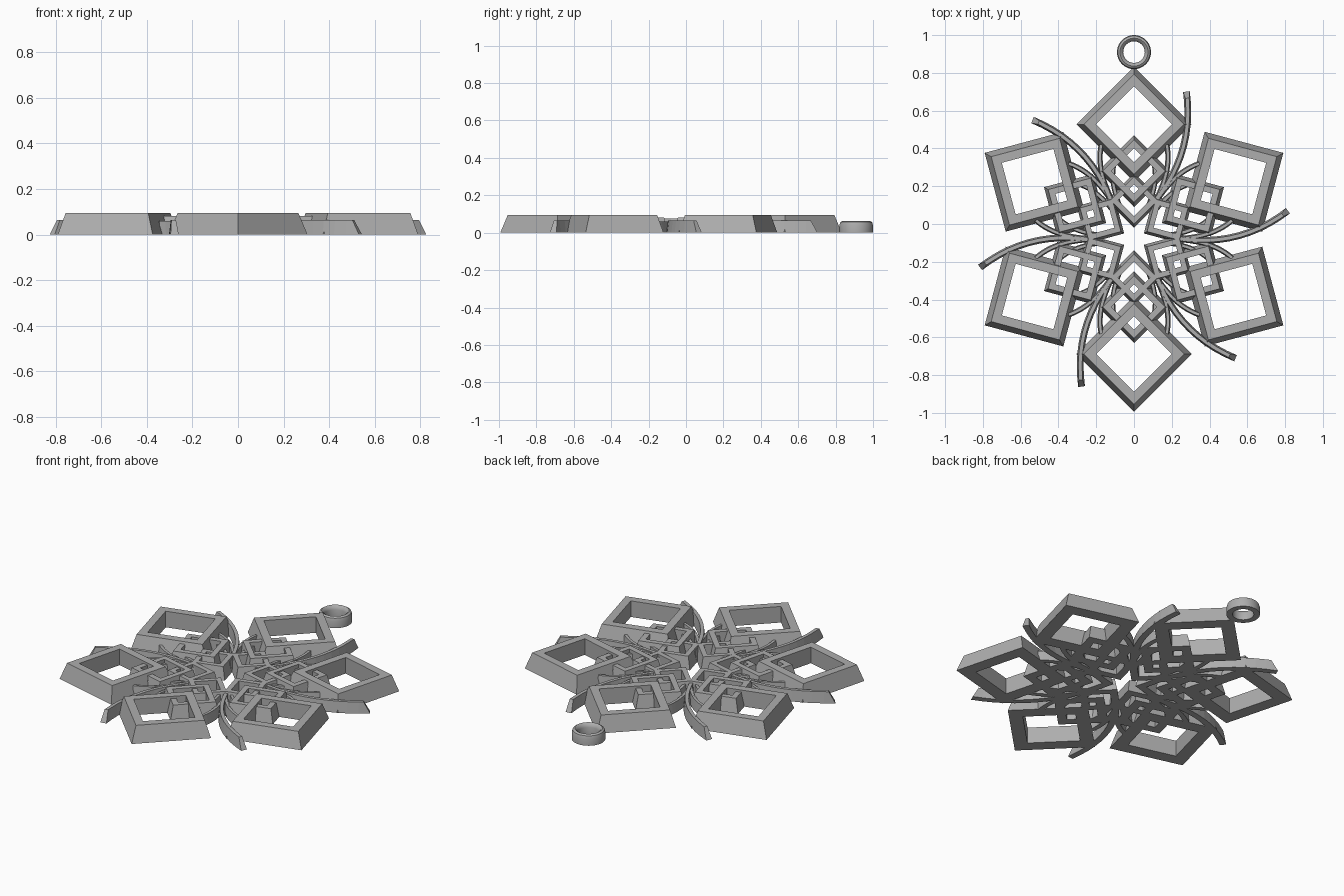
import bpy, bmesh, math
from mathutils import Vector, Matrix

cube = bpy.data.objects.get("Cube")
if cube:
    bpy.data.objects.remove(cube, do_unlink=True)

CENTRE = Vector((0, -0.08, 0))
grey = bpy.data.materials.new("light grey")
grey.use_nodes = True
GREY = (0.42, 0.42, 0.42, 1)
grey.diffuse_color = GREY
grey.node_tree.nodes["Principled BSDF"].inputs["Base Color"].default_value = GREY


def make_object(name, bm, angle=0, place=CENTRE):
    bmesh.ops.recalc_face_normals(bm, faces=bm.faces)
    mesh = bpy.data.meshes.new(name)
    bm.to_mesh(mesh)
    bm.free()
    mesh.materials.append(grey)
    ob = bpy.data.objects.new(name, mesh)
    ob.matrix_world = Matrix.Translation(place) @ Matrix.Rotation(angle, 4, "Z")
    bpy.context.collection.objects.link(ob)
    return ob


def lathe(profile, sides):
    """Closed ring swept round z from (radius, height) pairs."""
    bm = bmesh.new()
    rings = []
    for i in range(sides):
        a = math.tau * i / sides
        rings.append([bm.verts.new((r * math.cos(a), r * math.sin(a), z)) for r, z in profile])
    n = len(profile)
    for i in range(sides):
        p, q = rings[i], rings[(i + 1) % sides]
        for j in range(n):
            k = (j + 1) % n
            bm.faces.new((p[j], q[j], q[k], p[k]))
    return bm


def frame(name, distance, outer, top, hole, height, angle):
    """Square frame with sloped outside, a corner pointing outward."""
    bm = lathe([(outer, 0), (top, height), (hole, height), (hole, 0)], 4)
    bmesh.ops.translate(bm, verts=bm.verts, vec=(distance, 0, 0))
    make_object(name, bm, angle)


def bezier(p, t):
    p = [Vector(v) for v in p]
    while len(p) > 1:
        p = [a.lerp(b, t) for a, b in zip(p, p[1:])]
    return p[0]


def branch(name, controls, angle, height, base, crest, rake=0.0, steps=12):
    """Curved ridge with a trapezoid section and a raked tip."""
    bm = bmesh.new()
    rings = []
    for i in range(steps + 1):
        t = i / steps
        c = bezier(controls, t)
        d = (bezier(controls, t + 0.01) - bezier(controls, t - 0.01)).normalized()
        side = Vector((-d.y, d.x))
        back = d * (rake if i == steps else 0)
        ring = []
        for w, z in ((-base, 0), (base, 0), (crest, height), (-crest, height)):
            v = c + side * w - (back if z else Vector((0, 0)))
            ring.append(bm.verts.new((v.x, v.y, z)))
        rings.append(ring)
    for p, q in zip(rings, rings[1:]):
        for j in range(4):
            k = (j + 1) % 4
            bm.faces.new((p[j], p[k], q[k], q[j]))
    bm.faces.new(rings[0])
    bm.faces.new(rings[-1])
    make_object(name, bm, angle)


for i in range(6):
    arm = math.radians(30 + 60 * i)
    gap = math.radians(60 * i)
    # Three overlapping frames on each arm
    frame(f"outer_frame_{i}", 0.608, 0.305, 0.265, 0.2, 0.095, arm)
    frame(f"middle_frame_{i}", 0.36, 0.19, 0.165, 0.12, 0.082, arm)
    frame(f"inner_frame_{i}", 0.205, 0.145, 0.125, 0.085, 0.075, arm)
    # Swirling branch and short side twigs between arms
    branch(f"long_branch_{i}", [(0.16, 0.02), (0.4, -0.04), (0.62, 0.0), (0.815, 0.15)],
           gap, 0.065, 0.018, 0.01, 0.035)
    for s in (1, -1):
        branch(f"twig_{'left' if s > 0 else 'right'}_{i}",
               [(0.2, s * 0.0), (0.34, s * 0.005), (0.44, s * 0.03), (0.52, s * 0.1)],
               gap, 0.06, 0.014, 0.008)
        branch(f"inner_twig_{'left' if s > 0 else 'right'}_{i}",
               [(0.17, s * 0.02), (0.27, s * 0.03), (0.36, s * 0.06), (0.42, s * 0.13)],
               gap, 0.06, 0.013, 0.008)

# Hanging ring with a rounded upper edge
section = [(0.057, 0), (0.09, 0), (0.09, 0.04), (0.085, 0.056), (0.074, 0.063),
           (0.063, 0.056), (0.057, 0.04)]
ring = make_object("hanging_ring", lathe(section, 40), 0, Vector((0, 0.91, 0)))
bpy.context.view_layer.objects.active = ring
ring.select_set(True)
bpy.ops.object.shade_smooth_by_angle(angle=math.radians(40))
